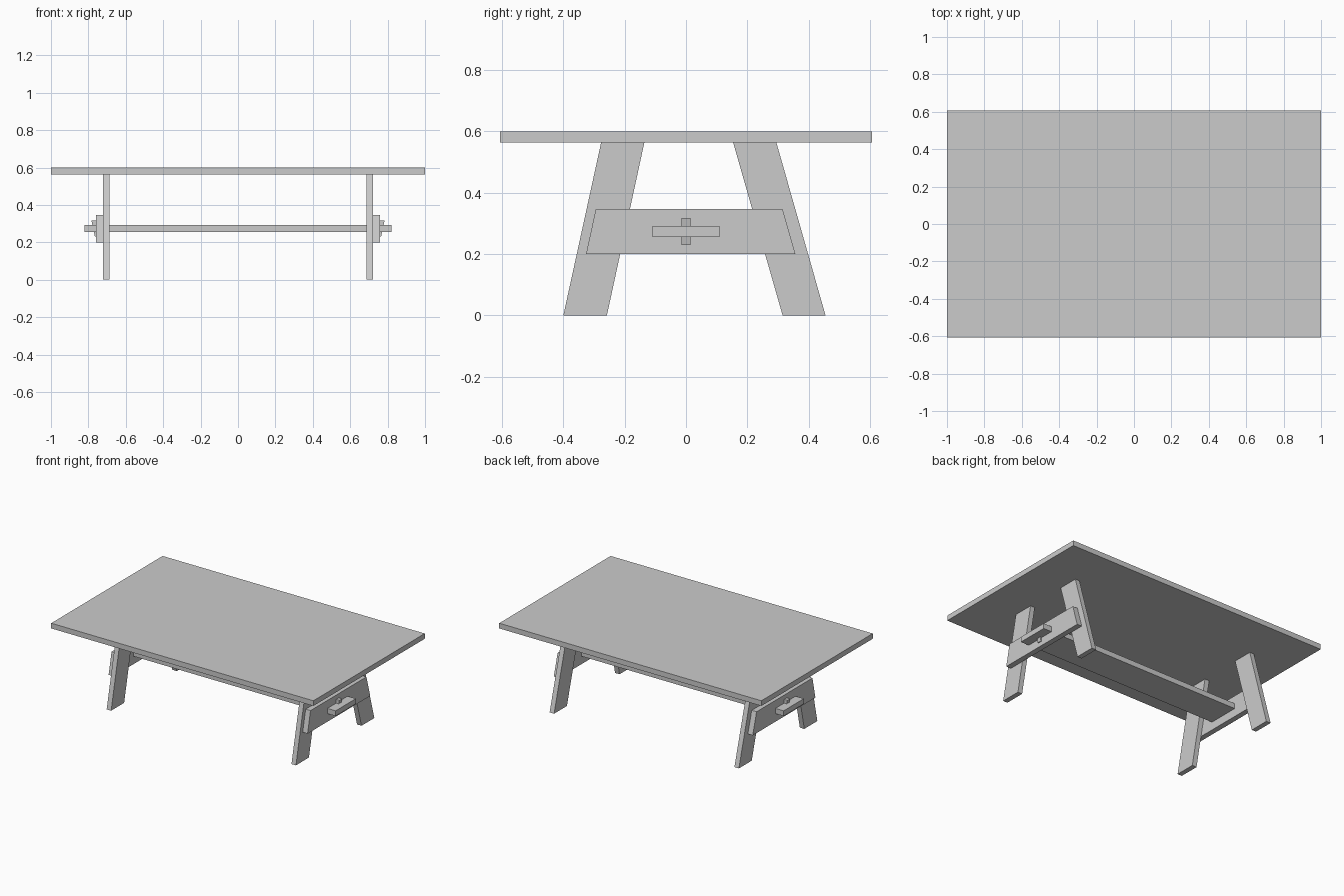
import bpy
import bmesh

cube = bpy.data.objects.get("Cube")
if cube:
    bpy.data.objects.remove(cube, do_unlink=True)

grey = bpy.data.materials.new("plain grey")
grey.use_nodes = True
colour = (0.6, 0.6, 0.6, 1)
grey.diffuse_color = colour
grey.node_tree.nodes["Principled BSDF"].inputs["Base Color"].default_value = colour


def prism(name, profile, start, end, axis):
    """Extrude a 2D profile from start to end along 'x' (y, z points) or 'y' (x, z points)."""
    def place(p, d):
        return (d, p[0], p[1]) if axis == "x" else (p[0], d, p[1])
    bm = bmesh.new()
    face = bm.faces.new([bm.verts.new(place(p, start)) for p in profile])
    out = bmesh.ops.extrude_face_region(bm, geom=[face])
    for v in out["geom"]:
        if isinstance(v, bmesh.types.BMVert):
            v.co["xyz".index(axis)] = end
    bmesh.ops.recalc_face_normals(bm, faces=bm.faces)
    mesh = bpy.data.meshes.new(name)
    bm.to_mesh(mesh)
    bm.free()
    mesh.materials.append(grey)
    obj = bpy.data.objects.new(name, mesh)
    bpy.context.collection.objects.link(obj)
    return obj


def rect(half, low, high):
    return [(-half, low), (half, low), (half, high), (-half, high)]


# Tabletop and the long stretcher plank
UNDER = 0.563
prism("tabletop", rect(0.607, UNDER, 0.599), -1, 1, "x")
prism("stretcher", rect(0.11, 0.256, 0.292), -0.822, 0.822, "x")

# Trestle at each end: splayed legs, outer cross board, wedge through the tenon
front_leg = [(-0.4, 0), (-0.258, 0), (-0.136, UNDER), (-0.277, UNDER)]
back_leg = [(0.315, 0), (0.455, 0), (0.295, UNDER), (0.154, UNDER)]
board = [(-0.326, 0.2), (0.357, 0.2), (0.315, 0.347), (-0.294, 0.347)]
for side, s in (("left", 1), ("right", -1)):
    prism(f"{side}_front_leg", front_leg, s * 0.688, s * 0.722, "x")
    prism(f"{side}_back_leg", back_leg, s * 0.688, s * 0.722, "x")
    prism(f"{side}_cross_board", board, s * 0.722, s * 0.759, "x")
    wedge = [(s * x, z) for x, z in
             ((0.759, 0.23), (0.765, 0.23), (0.784, 0.318), (0.759, 0.318))]
    prism(f"{side}_wedge", wedge, -0.015, 0.015, "y")
